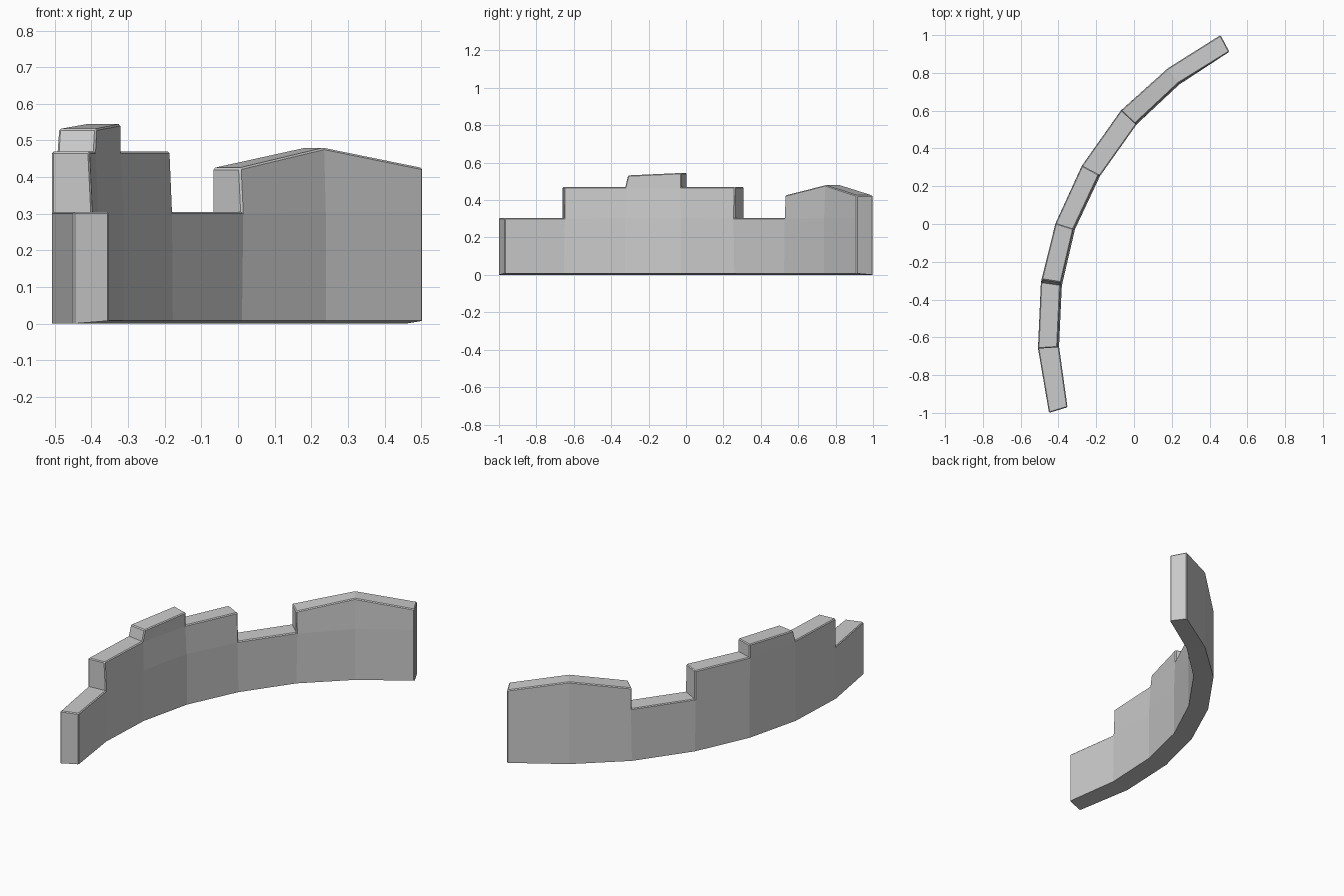
import bpy
import bmesh
from mathutils import Vector

cube = bpy.data.objects.get("Cube")
if cube:
    bpy.data.objects.remove(cube, do_unlink=True)

# Stone colour
stone = bpy.data.materials.new("stone grey")
stone.use_nodes = True
GREY = (0.6, 0.6, 0.6, 1)
stone.diffuse_color = GREY
stone.node_tree.nodes["Principled BSDF"].inputs["Base Color"].default_value = GREY

# Plan joints of the curved wall: outer and inner corner
OUTER = [(-.45, -1), (-.508, -.66), (-.493, -.31), (-.415, .005),
         (-.275, .31), (-.07, .6), (.18, .825), (.458, 1)]
INNER = [(-.352, -.97), (-.405, -.653), (-.39, -.325), (-.32, -.025),
         (-.185, .262), (.005, .53), (.235, .745), (.505, .912)]
BASE, MID, EAVE, RIDGE = .305, .47, .425, .48
FLARE = .008        # inner face is thicker at the base

bm = bmesh.new()
cache = {}


def corner(joint, side, z, slide=0.0):
    """Shared vertex on a joint, optionally slid towards the next joint."""
    key = (joint, side, z, slide)
    if key not in cache:
        line = (OUTER, INNER)[side]
        p = Vector(line[joint])
        if slide:
            p = p.lerp(Vector(line[joint + 1]), slide)
        inward = (Vector(INNER[joint]) - Vector(OUTER[joint])).normalized()
        if side and z <= BASE and 0 < joint < 7:
            p += inward * FLARE
        height = FLARE if side and z == 0 else z
        cache[key] = bm.verts.new((p.x, p.y, height))
    return cache[key]


cells = []


def block(seg, low, top_a, top_b, slide=0.0):
    """One wall block between two joints."""
    a, b = seg, seg + 1
    lo = [corner(a, 0, low), corner(a, 1, low), corner(b, 1, low), corner(b, 0, low)]
    hi = [corner(a, 0, top_a, slide), corner(a, 1, top_a, slide),
          corner(b, 1, top_b), corner(b, 0, top_b)]
    cells.append(lo[::-1])
    cells.append(hi)
    for i in range(4):
        j = (i + 1) % 4
        cells.append([lo[i], lo[j], hi[j], hi[i]])


# Base course, raised blocks, crown block, gabled end
for s in range(7):
    block(s, 0, BASE, BASE)
for s in (1, 2, 3):
    block(s, BASE, MID, MID)
block(2, MID, .532, .545, slide=.05)
block(5, BASE, EAVE, RIDGE)
block(6, BASE, RIDGE, EAVE)

# Keep only the outside faces
count = {}
for face in cells:
    key = frozenset(face)
    count[key] = count.get(key, 0) + 1
for face in cells:
    if count[frozenset(face)] == 1:
        bm.faces.new(face)
bmesh.ops.recalc_face_normals(bm, faces=bm.faces)

# Small chamfer on the exposed sharp edges
sharp = [e for e in bm.edges
         if len(e.link_faces) == 2 and e.calc_face_angle_signed() > .8
         and max(v.co.z for v in e.verts) > .02]
bmesh.ops.bevel(bm, geom=sharp, offset=.005, offset_type='OFFSET', segments=1,
                profile=.5, affect='EDGES', clamp_overlap=True)

mesh = bpy.data.meshes.new("curved_wall")
bm.to_mesh(mesh)
bm.free()
mesh.materials.append(stone)
wall = bpy.data.objects.new("curved_wall", mesh)
bpy.context.collection.objects.link(wall)
